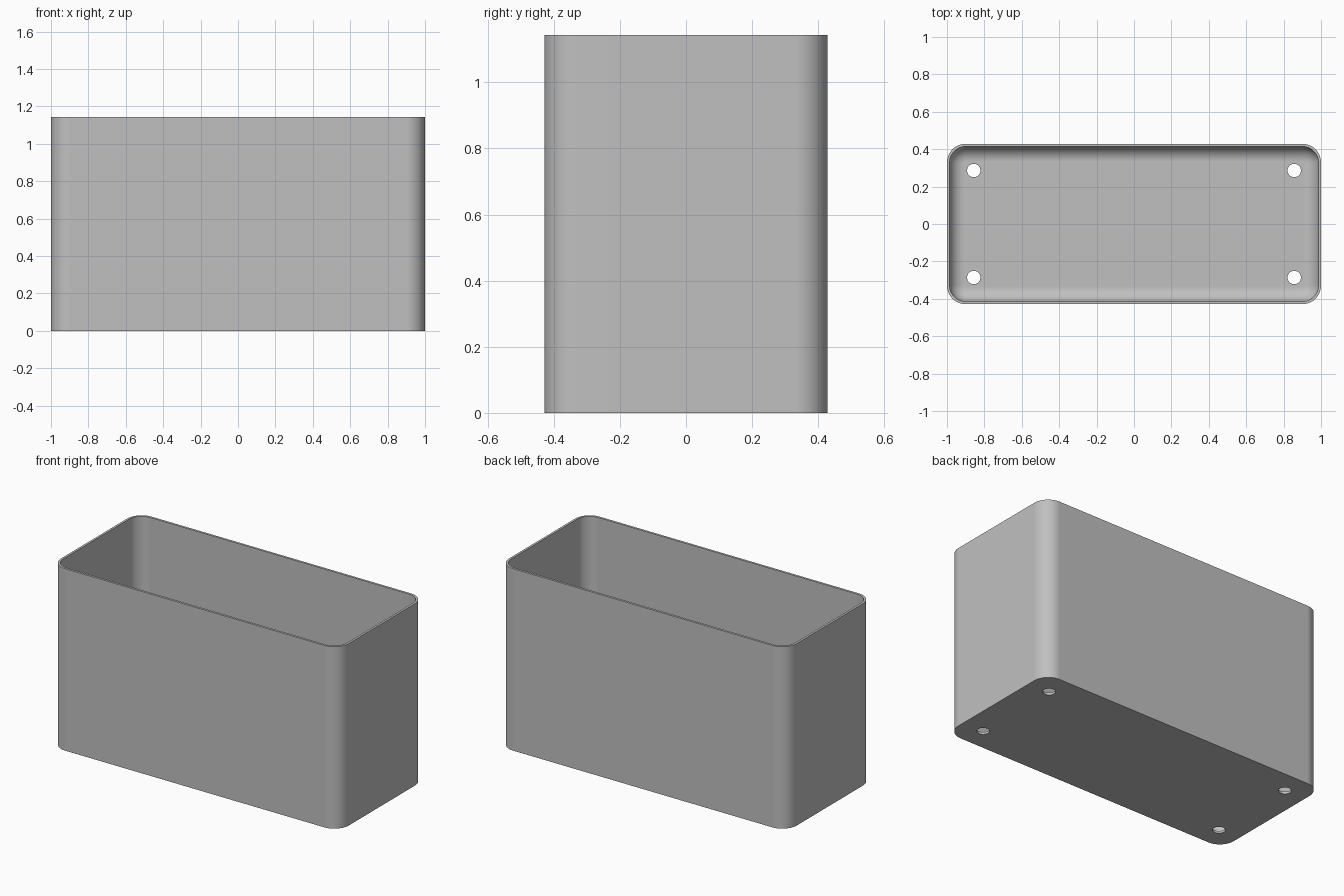
import bpy, bmesh, math

cube = bpy.data.objects.get("Cube")
if cube:
    bpy.data.objects.remove(cube, do_unlink=True)

HALF_X, HALF_Y, HEIGHT = 1.0, 0.4286, 1.143
RADIUS, WALL, FILLET = 0.1, 0.0143, 0.08
HOLE_X, HOLE_Y, HOLE_R = 0.857, 0.286, 0.0357
STEPS = 12

grey = bpy.data.materials.new("light grey")
grey.use_nodes = True
colour = (0.53, 0.53, 0.53, 1)
grey.diffuse_color = colour
grey.node_tree.nodes["Principled BSDF"].inputs["Base Color"].default_value = colour


def rounded_ring(bm, inset, z):
    """Rounded rectangle of vertices, shrunk by inset."""
    r = RADIUS - inset
    ring = []
    for quarter, (sx, sy) in enumerate([(1, 1), (-1, 1), (-1, -1), (1, -1)]):
        for i in range(STEPS + 1):
            a = math.pi / 2 * (quarter + i / STEPS)
            ring.append(bm.verts.new((sx * (HALF_X - RADIUS) + r * math.cos(a),
                                      sy * (HALF_Y - RADIUS) + r * math.sin(a), z)))
    return ring


# Open box: outer wall, rim, inner wall and filleted floor
levels = [(0, 0), (0, HEIGHT), (WALL, HEIGHT)]
for i in range(STEPS + 1):
    a = math.pi / 2 * i / STEPS
    levels.append((WALL + FILLET * (1 - math.cos(a)),
                   WALL + FILLET * (1 - math.sin(a))))
bm = bmesh.new()
rings = [rounded_ring(bm, *level) for level in levels]
for low, high in zip(rings, rings[1:]):
    for i in range(len(low)):
        j = (i + 1) % len(low)
        bm.faces.new((low[i], low[j], high[j], high[i]))
bm.faces.new(rings[0][::-1])
bm.faces.new(rings[-1])
bmesh.ops.recalc_face_normals(bm, faces=bm.faces)
mesh = bpy.data.meshes.new("planter_box")
bm.to_mesh(mesh)
bm.free()
box = bpy.data.objects.new("planter_box", mesh)
bpy.context.collection.objects.link(box)
mesh.materials.append(grey)

# Four drain holes in the floor
cutters = []
for sx in (-1, 1):
    for sy in (-1, 1):
        bpy.ops.mesh.primitive_cylinder_add(vertices=32, radius=HOLE_R, depth=0.1,
                                            location=(sx * HOLE_X, sy * HOLE_Y, 0))
        cutter = bpy.context.object
        cutter.name = "drain_hole_cutter"
        cutter.hide_render = True
        cutter.data.materials.append(grey)
        cut = box.modifiers.new("drain_hole", 'BOOLEAN')
        cut.operation = 'DIFFERENCE'
        cut.solver = 'EXACT'
        cut.object = cutter
        cutters.append(cutter)

bpy.ops.object.select_all(action='DESELECT')
box.select_set(True)
bpy.context.view_layer.objects.active = box
for name in [m.name for m in box.modifiers]:
    bpy.ops.object.modifier_apply(modifier=name)
for cutter in cutters:
    bpy.data.objects.remove(cutter, do_unlink=True)

# Smooth corners with flat walls and crisp edges
bpy.ops.object.shade_smooth_by_angle(angle=math.radians(35))
weighted = box.modifiers.new("flat_walls", 'WEIGHTED_NORMAL')
weighted.keep_sharp = True
